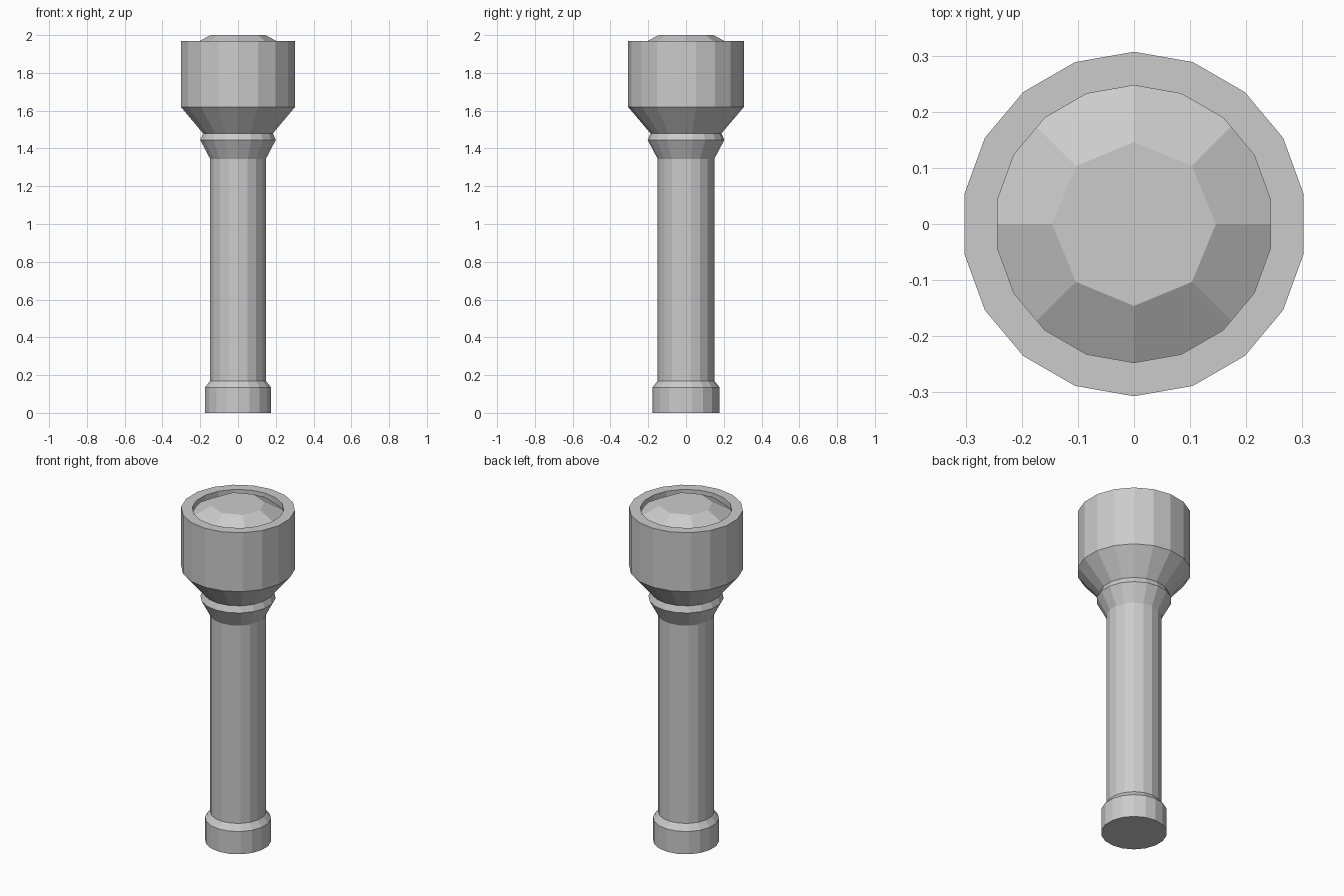
import bpy, bmesh, math

if "Cube" in bpy.data.objects:
    bpy.data.objects.remove(bpy.data.objects["Cube"])


def lathe(name, profile, sides, close_start=False, close_end=False):
    """Revolve (radius, z) points into a flat-shaded faceted solid."""
    bm = bmesh.new()
    rings = []
    for r, z in profile:
        ring = []
        for i in range(sides):
            a = math.pi / 2 + 2 * math.pi * i / sides
            ring.append(bm.verts.new((r * math.cos(a), r * math.sin(a), z)))
        rings.append(ring)
    for lo, hi in zip(rings, rings[1:]):
        for i in range(sides):
            j = (i + 1) % sides
            bm.faces.new((lo[i], lo[j], hi[j], hi[i]))
    if close_start:
        bm.faces.new(rings[0][::-1])
    if close_end:
        bm.faces.new(rings[-1])
    mesh = bpy.data.meshes.new(name)
    bm.to_mesh(mesh)
    bm.free()
    obj = bpy.data.objects.new(name, mesh)
    bpy.context.collection.objects.link(obj)
    return obj


# Tail cap, shaft, flared neck collar and head with its hollow rim
lathe("torch_body", [
    (0.178, 0), (0.178, 0.135), (0.150, 0.17),
    (0.150, 1.345), (0.203, 1.445), (0.188, 1.48),
    (0.307, 1.62), (0.307, 1.97), (0.247, 1.97), (0.247, 1.915),
], 18, close_start=True)

# Faceted eight-sided lens bulging out of the rim
lathe("lens", [(0.272, 1.931), (0.146, 2.0)], 8, close_end=True)
